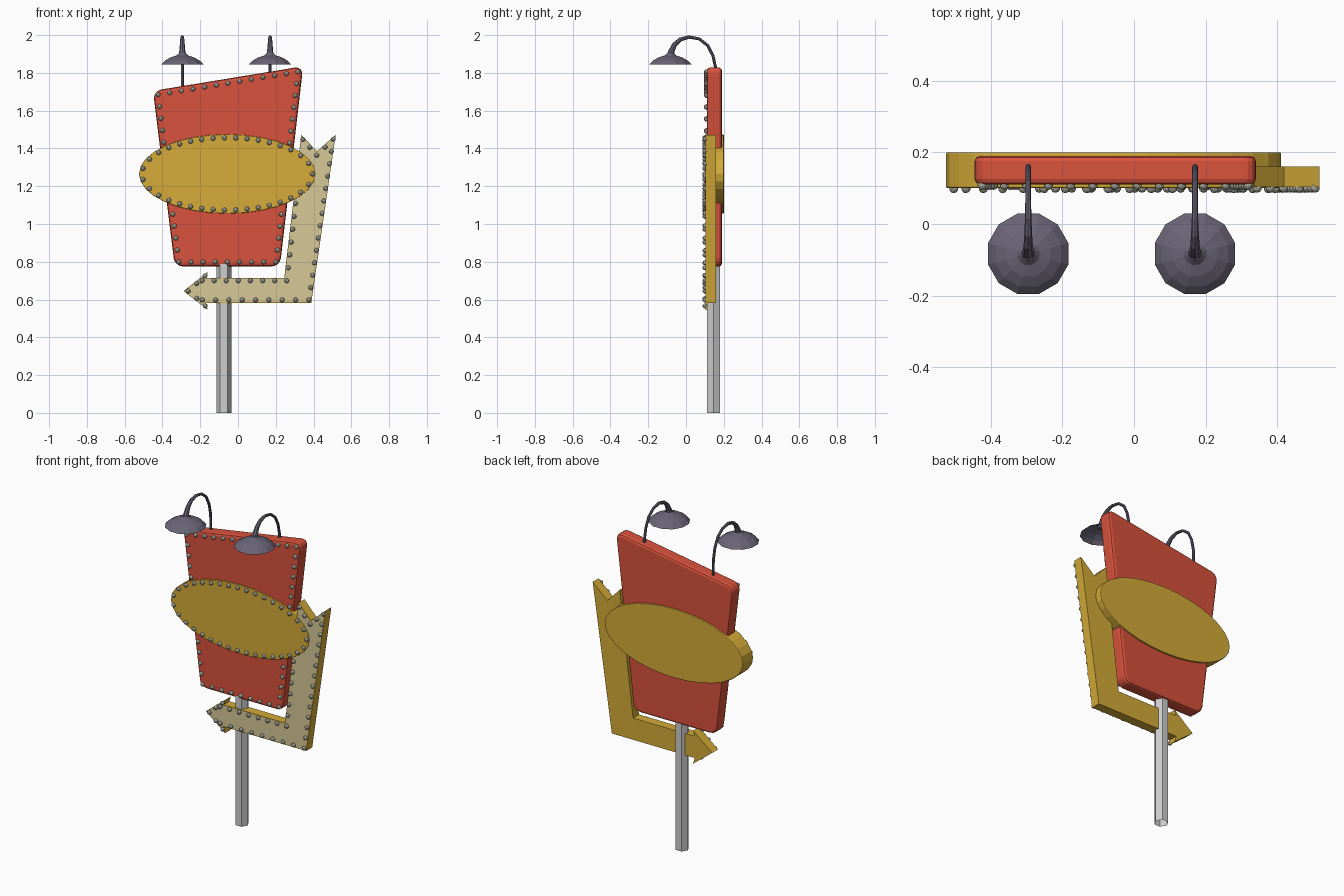
import bpy, bmesh
from math import sin, cos, pi
from mathutils import Vector

cube = bpy.data.objects.get("Cube")
if cube:
    bpy.data.objects.remove(cube, do_unlink=True)


def material(name, rgb):
    m = bpy.data.materials.new(name)
    m.use_nodes = True
    m.diffuse_color = (*rgb, 1)
    m.node_tree.nodes["Principled BSDF"].inputs["Base Color"].default_value = (*rgb, 1)
    return m


RED = material("sign red", (0.69, 0.084, 0.045))
GOLD = material("gold", (0.66, 0.41, 0.04))
CREAM = material("cream", (0.68, 0.58, 0.31))
STEEL = material("pole grey", (0.61, 0.61, 0.61))
LAMP = material("lamp grey", (0.14, 0.127, 0.18))
BULB = material("bulb grey", (0.40, 0.41, 0.34))


def finish(name, bm, *mats):
    mesh = bpy.data.meshes.new(name)
    bm.to_mesh(mesh)
    bm.free()
    for m in mats:
        mesh.materials.append(m)
    ob = bpy.data.objects.new(name, mesh)
    bpy.context.collection.objects.link(ob)
    return ob


def slab(name, outline, front, back, *mats, corner=0, bevel=0, border=0):
    """Extrude an x-z outline in y, with optional rounded corners and framed front."""
    bm = bmesh.new()
    face = bm.faces.new([bm.verts.new((x, back, z)) for x, z in outline])
    if corner:
        bmesh.ops.bevel(bm, geom=bm.verts[:], offset=corner, segments=4,
                        profile=0.5, affect='VERTICES')
        face = bm.faces[:][0]
    ext = bmesh.ops.extrude_face_region(bm, geom=[face], use_keep_orig=True)
    verts = [g for g in ext["geom"] if isinstance(g, bmesh.types.BMVert)]
    bmesh.ops.translate(bm, verts=verts, vec=(0, front - back, 0))
    bmesh.ops.recalc_face_normals(bm, faces=bm.faces[:])
    if border:
        bm.normal_update()
        panel = min(bm.faces, key=lambda f: f.calc_center_median().y)
        bmesh.ops.inset_region(bm, faces=[panel], thickness=border)
        panel.material_index = 1
    ob = finish(name, bm, *mats)
    if bevel:
        mod = ob.modifiers.new("edge", 'BEVEL')
        mod.width, mod.segments = bevel, 2
        mod.limit_method, mod.angle_limit = 'ANGLE', 1.0
    return ob


def loft(name, rings, mat, caps=()):
    """Skin a sequence of equal rings of points."""
    bm = bmesh.new()
    rows = [[bm.verts.new(p) for p in ring] for ring in rings]
    n = len(rows[0])
    for a, b in zip(rows, rows[1:]):
        for i in range(n):
            j = (i + 1) % n
            bm.faces.new((a[i], a[j], b[j], b[i]))
    for c in caps:
        bm.faces.new(rows[c])
    bmesh.ops.recalc_face_normals(bm, faces=bm.faces[:])
    return finish(name, bm, mat)


def circle(x, y, z, r, n, turn=0.0):
    return [(x + r * cos(2 * pi * i / n + turn), y + r * sin(2 * pi * i / n + turn), z)
            for i in range(n)]


def ellipse(rx, rz, n):
    return [(OVAL[0] + rx * cos(2 * pi * i / n), OVAL[1] + rz * sin(2 * pi * i / n))
            for i in range(n)]


def inset(outline, d):
    """Move a counter-clockwise outline inwards, limiting sharp corners."""
    pts = [Vector(p) for p in outline]
    result = []
    for i, p in enumerate(pts):
        a = (p - pts[i - 1]).normalized()
        b = (pts[(i + 1) % len(pts)] - p).normalized()
        na, nb = Vector((-a.y, a.x)), Vector((-b.y, b.x))
        m = (na + nb).normalized()
        result.append(p + m * min(d / max(m.dot(na), 0.1), d * 1.7))
    return result


def bulbs(name, path, y, gap, hide_behind_oval=True):
    """Place bulbs along every side of a closed path."""
    bm = bmesh.new()
    pts = [Vector(p) for p in path]
    for i, p in enumerate(pts):
        q = pts[(i + 1) % len(pts)]
        count = max(1, round((q - p).length / gap))
        for k in range(count):
            c = p.lerp(q, k / count)
            u, w = (c.x - OVAL[0]) / OVAL_RX, (c.y - OVAL[1]) / OVAL_RZ
            if hide_behind_oval and u * u + w * w < 1.03:
                continue
            new = bmesh.ops.create_icosphere(bm, subdivisions=2, radius=0.013)
            bmesh.ops.translate(bm, verts=new["verts"], vec=(c.x, y, c.y))
    return finish(name, bm, BULB)


def even_points(path, count):
    """Resample a closed path at equal distances."""
    pts = [Vector(p) for p in path]
    pts.append(pts[0])
    total = sum((b - a).length for a, b in zip(pts, pts[1:]))
    out, run = [], 0.0
    for a, b in zip(pts, pts[1:]):
        length = (b - a).length
        while len(out) < count and len(out) * total / count <= run + length:
            out.append(a.lerp(b, (len(out) * total / count - run) / length))
        run += length
    return out


OVAL, OVAL_RX, OVAL_RZ = (-0.057, 1.265), 0.467, 0.21

# Hexagonal pole, open at the foot
loft("pole", [circle(-0.075, 0.145, z, 0.04, 6) for z in (0, 0.82)], STEEL, caps=(1,))

# Slanted main board
board = [(-0.335, 0.775), (0.222, 0.775), (0.345, 1.835), (-0.45, 1.705)]
slab("main_board", board, 0.11, 0.19, RED, corner=0.045, bevel=0.015)
bulbs("board_bulbs", inset(board, 0.024), 0.108, 0.063)

# Oval plaque through the board
slab("oval_plaque", ellipse(OVAL_RX, OVAL_RZ, 32), 0.10, 0.20, GOLD, bevel=0.004)
ring = even_points(ellipse(OVAL_RX - 0.016, OVAL_RZ - 0.019, 128), 35)
bulbs("plaque_bulbs", ring, 0.099, 1.0, hide_behind_oval=False)

# Bent arrow with a cream face
arrow = [(-0.288, 0.645), (-0.16, 0.545), (-0.17, 0.583), (0.388, 0.583),
         (0.517, 1.472), (0.418, 1.385), (0.335, 1.472), (0.245, 0.715),
         (-0.17, 0.715), (-0.16, 0.747)]
slab("bent_arrow", arrow, 0.103, 0.16, GOLD, CREAM, border=0.006)
bulbs("arrow_bulbs", inset(arrow, 0.015), 0.100, 0.068)

# Two gooseneck lamps: (y, z, radius) along the arm
ARM = [(0.160, 1.70, 0.008), (0.158, 1.82, 0.008), (0.143, 1.89, 0.008),
       (0.115, 1.945, 0.008), (0.070, 1.98, 0.008), (0.015, 1.99, 0.009),
       (-0.030, 1.977, 0.011), (-0.060, 1.95, 0.013), (-0.077, 1.915, 0.016),
       (-0.083, 1.885, 0.022)]
SHADE = [(0.018, 1.905), (0.032, 1.892), (0.065, 1.882), (0.095, 1.865), (0.116, 1.845)]
for side, x in (("right", -0.295), ("left", 0.17)):
    rings = []
    for i, (y, z, r) in enumerate(ARM):
        before, after = ARM[max(i - 1, 0)], ARM[min(i + 1, len(ARM) - 1)]
        t = Vector((after[0] - before[0], after[1] - before[1])).normalized()
        rings.append([(x + r * cos(a), y - t.y * r * sin(a), z + t.x * r * sin(a))
                      for a in (k * pi / 4 for k in range(8))])
    loft(side + "_lamp_arm", rings, LAMP, caps=(0, -1))
    loft(side + "_lamp_shade",
         [circle(x, -0.083, z, r, 12, pi / 12) for r, z in SHADE], LAMP, caps=(0,))
